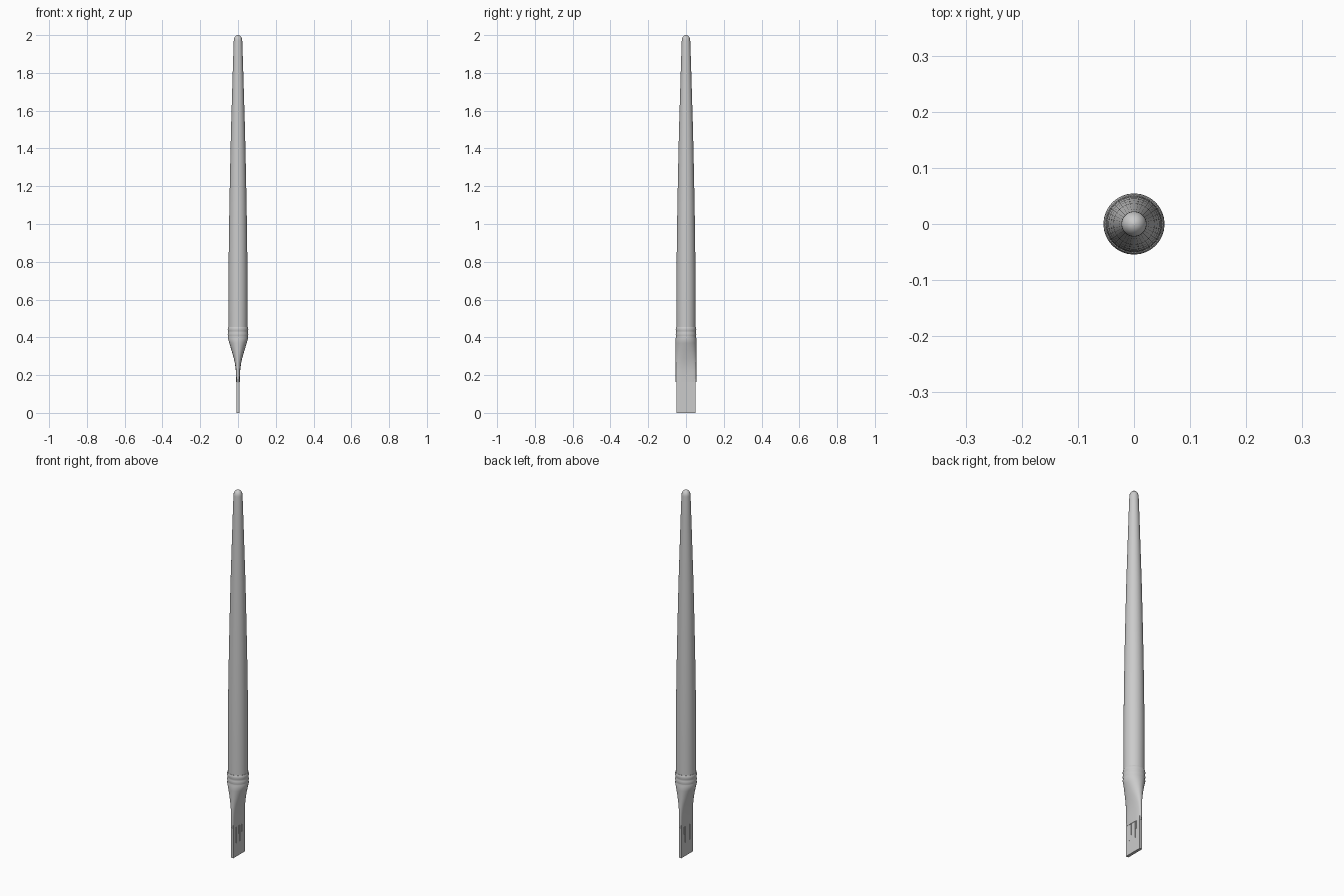
import bpy, bmesh, math

if "Cube" in bpy.data.objects:
    bpy.data.objects.remove(bpy.data.objects["Cube"])

SEG = 32


def finish(bm, name, smooth=True):
    bmesh.ops.recalc_face_normals(bm, faces=bm.faces)
    me = bpy.data.meshes.new(name)
    bm.to_mesh(me)
    bm.free()
    ob = bpy.data.objects.new(name, me)
    bpy.context.collection.objects.link(ob)
    if smooth:
        bpy.ops.object.select_all(action='DESELECT')
        ob.select_set(True)
        bpy.context.view_layer.objects.active = ob
        bpy.ops.object.shade_smooth_by_angle(angle=math.radians(40))
    return ob


def loft(name, rings):
    """Skin rings of (z, half_x, half_y, squareness); squareness 2 is an ellipse."""
    bm = bmesh.new()
    loops = []
    for z, rx, ry, n in rings:
        loop = []
        for i in range(SEG):
            a = 2 * math.pi * i / SEG
            c, s = math.cos(a), math.sin(a)
            x = math.copysign(abs(c) ** (2 / n), c) * rx
            y = math.copysign(abs(s) ** (2 / n), s) * ry
            loop.append(bm.verts.new((x, y, z)))
        loops.append(loop)
    for a, b in zip(loops, loops[1:]):
        for i in range(SEG):
            j = (i + 1) % SEG
            bm.faces.new((a[i], a[j], b[j], b[i]))
    bm.faces.new(loops[0])
    bm.faces.new(loops[-1])
    return finish(bm, name)


def add_box(bm, x, y, z, sx, sy, sz):
    for v in bmesh.ops.create_cube(bm, size=1)['verts']:
        v.co = (x + v.co.x * sx, y + v.co.y * sy, z + v.co.z * sz)


# Tapered wooden handle with a domed end
profile = [(0.43, 0.05), (0.6, 0.0505), (0.75, 0.05), (0.9, 0.0485), (1.1, 0.0455),
           (1.3, 0.0415), (1.5, 0.037), (1.7, 0.031), (1.85, 0.0265), (1.97, 0.0225)]
for k in range(1, 7):
    t = k / 6.3 * math.pi / 2
    profile.append((1.97 + 0.03 * math.sin(t), 0.0225 * math.cos(t)))
profile.append((2.0, 0.001))
loft("handle", [(z, r, r, 2) for z, r in profile])

# Metal ferrule: crimped round collar flattening to a thin slot
collar = [(0.455, 0.0515), (0.45, 0.0535), (0.442, 0.0545), (0.434, 0.053), (0.429, 0.052),
          (0.424, 0.053), (0.416, 0.0545), (0.408, 0.053), (0.403, 0.0525), (0.397, 0.0545)]
flat = [(0.37, 0.046, 2.0), (0.33, 0.034, 2.1), (0.29, 0.0225, 2.3), (0.26, 0.016, 2.5),
        (0.23, 0.012, 2.8), (0.2, 0.0105, 3.0), (0.163, 0.0095, 3.0)]
loft("ferrule", [(z, r, r, 2) for z, r in collar] + [(z, rx, 0.0545, n) for z, rx, n in flat])

# Flat block of bristles
bm = bmesh.new()
add_box(bm, 0, 0, 0.09, 0.015, 0.103, 0.18)
finish(bm, "bristles", False)

# Raised hair strands on both broad faces
bm = bmesh.new()
for side in (-1, 1):
    for y, low in ((-0.024, 0.075), (-0.013, 0.10), (-0.003, 0.12), (0.006, 0.075),
                   (0.016, 0.075), (0.024, 0.12)):
        add_box(bm, side * 0.0075, y, (low + 0.17) / 2, 0.002, 0.005, 0.17 - low)
finish(bm, "strands", False)
